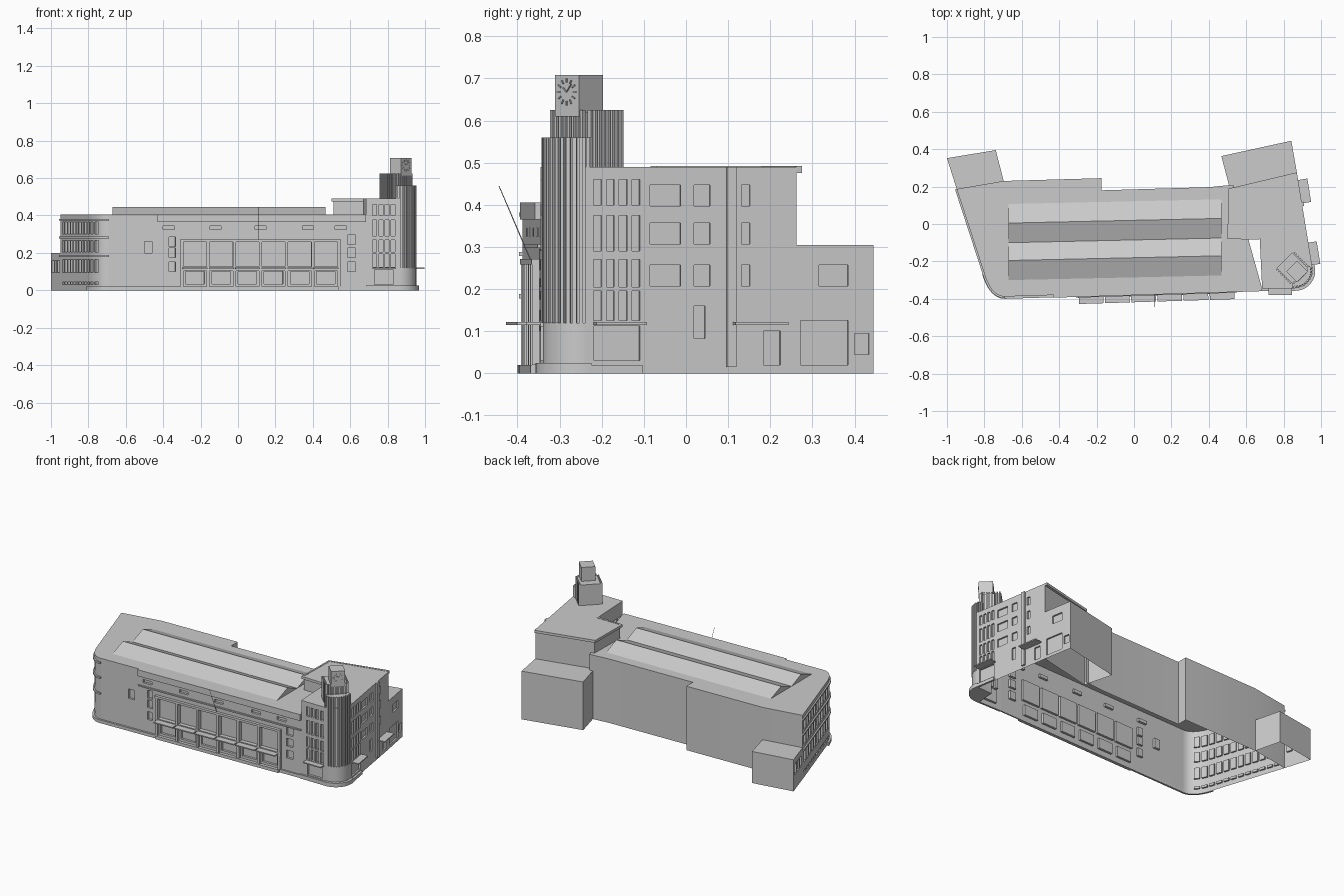
import bpy, bmesh, math
from mathutils import Vector, Matrix

if "Cube" in bpy.data.objects:
    bpy.data.objects.remove(bpy.data.objects["Cube"])

def finish(name, bm):
    me = bpy.data.meshes.new(name)
    bm.to_mesh(me)
    bm.free()
    ob = bpy.data.objects.new(name, me)
    bpy.context.collection.objects.link(ob)
    return ob

def normals(path):
    # outward (right-hand) normals at each path vertex
    seg = [(Vector(b) - Vector(a)).normalized() for a, b in zip(path, path[1:])]
    seg = [Vector((d.y, -d.x)) for d in seg]
    return [(seg[max(i - 1, 0)] + seg[min(i, len(seg) - 1)]).normalized() for i in range(len(path))]

def wall(name, path, z0, z1, openings=(), depth=0.01):
    # sheet wall along a path with recessed openings (u0, u1, z0, z1)
    path = [Vector(p) for p in path]
    ns, cum = normals(path), [0.0]
    for a, b in zip(path, path[1:]):
        cum.append(cum[-1] + (b - a).length)
    us = sorted({round(u, 4) for u in cum} | {round(u, 4) for o in openings for u in o[:2]})
    zs = sorted({z0, z1} | {round(z, 4) for o in openings for z in o[2:]})
    bm, cache = bmesh.new(), {}
    def V(u, z, d):
        if (u, z, d) not in cache:
            k = max(i for i in range(len(cum) - 1) if i == 0 or cum[i] <= u + 1e-4)
            t = (u - cum[k]) / (cum[k + 1] - cum[k])
            p = path[k].lerp(path[k + 1], t) - ns[k].lerp(ns[k + 1], t) * d
            cache[(u, z, d)] = bm.verts.new((p.x, p.y, z))
        return cache[(u, z, d)]
    def D(i, j):
        u, z = (us[i] + us[i + 1]) / 2, (zs[j] + zs[j + 1]) / 2
        return depth if any(o[0] < u < o[1] and o[2] < z < o[3] for o in openings) else 0.0
    for i in range(len(us) - 1):
        for j in range(len(zs) - 1):
            a, l, r, lo, hi = D(i, j), us[i], us[i + 1], zs[j], zs[j + 1]
            bm.faces.new([V(l, lo, a), V(r, lo, a), V(r, hi, a), V(l, hi, a)])
            if i + 2 < len(us) and D(i + 1, j) != a:
                b = D(i + 1, j)
                bm.faces.new([V(r, lo, a), V(r, lo, b), V(r, hi, b), V(r, hi, a)])
            if j + 2 < len(zs) and D(i, j + 1) != a:
                b = D(i, j + 1)
                bm.faces.new([V(l, hi, a), V(r, hi, a), V(r, hi, b), V(l, hi, b)])
    return finish(name, bm)

def prism(name, pts, z0, z1, bottom=True, sides=True):
    bm = bmesh.new()
    top = [bm.verts.new((p[0], p[1], z1)) for p in pts]
    bm.faces.new(top)
    if sides:
        low = [bm.verts.new((p[0], p[1], z0)) for p in pts]
        for i in range(len(pts)):
            k = (i + 1) % len(pts)
            bm.faces.new([low[i], low[k], top[k], top[i]])
        if bottom:
            bm.faces.new(low[::-1])
    return finish(name, bm)

def band(name, path, out, z0, z1, inn=0.0):
    # projecting strip following a wall
    ns = normals(path)
    outer = [Vector(p) + n * out for p, n in zip(path, ns)]
    inner = [Vector(p) - n * inn for p, n in zip(path, ns)]
    return prism(name, outer + inner[::-1], z0, z1)

def row(u0, u1, n, gap, z0, z1):
    w = (u1 - u0 + gap) / n
    return [(u0 + i * w, u0 + (i + 1) * w - gap, z0, z1) for i in range(n)]

def lerp2(a, b, t):
    return (a[0] + (b[0] - a[0]) * t, a[1] + (b[1] - a[1]) * t)

# ---- Main hall: left wall, rounded corner, front, back
A, B, K, C, E = (-.948, .187), (-.80, -.267), (-.762, -.388), (-.69, -.388), (.685, -.345)
corner = [lerp2(lerp2(B, K, t / 12), lerp2(K, C, t / 12), t / 12) for t in range(13)]
left = [A] + corner
wins = []
for z0, z1 in ((.30, .365), (.205, .265), (.095, .165), (.03, .045)):
    wins += row(.03, .59, 12, .014, z0, z1)
wall("left_wall", left, 0, .405, wins)
for z in (.278, .372, .178):
    band("left_ledge", left, .009, z, z + .01)

def fx(x0, x1, z0, z1):
    return (x0 + .69, x1 + .69, z0, z1)

bay0, bw = -.30, .14
front = []
for i in range(6):
    x = bay0 + i * bw
    front += [fx(x + .008, x + bw - .008, .128, .258), fx(x + .02, x + bw - .02, .035, .10)]
front += [fx(-.50, -.46, .20, .26)]
front += [fx(-.37, -.335, z, z + .05) for z in (.10, .175, .235)]
front += [fx(.585, .63, z, z + .05) for z in (.10, .175, .245)]
front += [fx(x, x + .06, .325, .345) for x in (-.40, -.15, .09, .345, .52)]
wall("front_wall", [C, E], 0, .405, front, .014)
back = [(.53, .21), (.403, .197), (-.174, .18), (-.174, .245), (-.697, .23), A]
wall("back_wall", back, 0, .405)
prism("main_roof", left + [E] + back[:-1], 0, .405, sides=False)

def on_front(x):
    return lerp2(C, E, (x + .69) / 1.375)

def fbar(name, x0, x1, out, z0, z1):
    return band(name, [on_front(x0), on_front(x1)], out, z0, z1)

# ---- Front trim: cornice, plinth, bay frame, canopies
fbar("front_cornice", -.43, .685, .014, .365, .405)
fbar("frieze_line", -.43, .685, .008, .298, .306)
fbar("bay_head", -.31, .55, .018, .258, .272)
fbar("bay_sill", -.31, .55, .012, .104, .128)
fbar("front_step", -.30, .54, .02, 0, .02)
band("plinth", left[1:] + [on_front(-.30)], .012, 0, .02)
fbar("plinth_right", .54, .685, .008, 0, .02)
for i in range(7):
    x = bay0 + i * bw
    fbar("bay_pilaster", x - .008, x + .008, .016, .02, .265)
    if i < 6:
        fbar("bay_canopy", x + .004, x + bw - .004, .052, .115, .122)

# ---- Twin roof skylights
for y0, y1, y2 in ((.107, .005, -.10), (-.10, -.195, -.30)):
    bm = bmesh.new()
    vs = []
    for x, s in ((-.67, 0), (.467, .025)):
        vs.append([bm.verts.new((x, y + s, z)) for y, z in ((y0, .405), (y1, .445), (y2, .405))])
    a, b = vs
    for f in ([a[1], a[0], b[0], b[1]], [a[2], a[1], b[1], b[2]], a, b[::-1]):
        bm.faces.new(f)
    bmesh.ops.recalc_face_normals(bm, faces=bm.faces)
    finish("skylight", bm)

# ---- Tall corner block
cx, cy = .862, -.25
arc = [(cx + .086 * math.cos(math.radians(t)), cy + .086 * math.sin(math.radians(t))) for t in range(-90, 8, 8)]
F1, R0, R1 = (.862, -.345), (.955, -.24), (.873, .262)
tall_back = [R1, (.515, .18), (.51, -.07), (.672, -.07), E]
bays = [(.40, .46), (.29, .375), (.205, .27), (.125, .195)]
tf = [o for z in bays for o in row(.035, .155, 4, .012, *z)] + [(.045, .145, .03, .112)]
wall("tall_front", [E, F1], 0, .49, tf, .014)
tr = [o for z in bays for o in row(.021, .132, 4, .012, *z)] + [(.022, .132, .03, .112)]
for z in (.207, .307, .397):
    tr += [(y + .24, y + w + .24, z, z + .05) for y, w in ((-.084, .074), (.023, .038), (.137, .02))]
tr += [(.263, .289, .083, .16), (.43, .47, .02, .10)]
wall("tall_right", [R0, R1], 0, .49, tr)
wall("tall_back", tall_back[:2], 0, .49)
wall("tall_inner", tall_back[1:], .40, .49)
prism("tall_roof", [E, F1] + arc + [R0] + tall_back[:-1], 0, .49, sides=False)
band("tall_cornice", tall_back[:4], .014, .476, .492)

def rbar(name, y0, y1, out, z0, z1):
    return band(name, [lerp2(R0, R1, (y + .24) / .502) for y in (y0, y1)], out, z0, z1)

rbar("right_pilaster", .096, .118, .01, .015, .49)
rbar("right_canopy", -.22, -.10, .045, .115, .122)
rbar("rear_canopy", .11, .235, .05, .115, .122)
rbar("right_plinth", -.24, -.105, .012, 0, .02)
band("front_door_canopy", [(.72, -.344), (.845, -.344)], .035, .115, .122)
band("tall_plinth", [E, F1], .012, 0, .025)

# ---- Fluted corner tower
def sector(r):
    return [(cx + q * math.cos(math.radians(t)), cy + q * math.sin(math.radians(t)))
            for t, q in r] + [(cx - .01, cy + .02)]
flutes = []
for i in range(12):
    t = -100 + i * 9.8
    flutes += [(t, .093), (t + 5.5, .093), (t + 5.6, .083), (t + 9.7, .083)]
prism("fluted_shaft", sector(flutes), .12, .56)
prism("tower_base", sector([(t, .09) for t in range(-100, 20, 6)]), 0, .12, False)
prism("tower_plinth", sector([(t, .107) for t in range(-100, 20, 6)]), 0, .025)

def diamond(x, y, r):
    return [(x, y - r), (x + r, y), (x, y + r), (x - r, y)]

# ---- Finned lantern and clock block
mid = diamond(.846, -.235, .082)
prism("lantern", mid, .48, .62)
for a, b in ((mid[3], mid[0]), (mid[0], mid[1]), (mid[1], mid[2])):
    for i in range(8):
        t = i / 8 + .02
        band("lantern_fin", [lerp2(a, b, t), lerp2(a, b, t + .065)], .011, .49, .625)
prism("clock_block", diamond(.871, -.254, .0575), .61, .708)
frame = Matrix(((.7071, .7071, 0, .90), (.7071, -.7071, 0, -.283), (0, 0, 1, .668), (0, 0, 0, 1)))

def mark(name, angle, r0, r1, w):
    bm = bmesh.new()
    bmesh.ops.create_cube(bm, size=1, matrix=frame @ Matrix.Rotation(angle, 4, 'Y')
                          @ Matrix.Translation((0, .001, (r0 + r1) / 2))
                          @ Matrix.Diagonal((w, .003, r1 - r0, 1)))
    bmesh.ops.recalc_face_normals(bm, faces=bm.faces)
    finish(name, bm)
for i in range(12):
    mark("hour_mark", i * math.pi / 6, .022, .032, .003)
mark("minute_hand", .7, 0, .024, .002)
mark("hour_hand", -.9, 0, .015, .003)

# ---- Rear annexes
Q = [(.873, .262), (.841, .445), (.467, .363), (.515, .18)]
wall("right_annex_side", Q[:2], 0, .305, [(.01, .125, .02, .125), (.055, .125, .207, .257), (.14, .175, .045, .095)])
wall("right_annex_back", Q[1:], 0, .305)
prism("right_annex_roof", Q, 0, .305, sides=False)
L = [(-.697, .23), (-.739, .395), (-1.0, .352), A]
wall("left_annex_back", L[:3], 0, .2)
wall("left_annex_side", L[2:], 0, .2, row(.02, .155, 3, .015, .095, .16))
prism("left_annex_roof", L, 0, .2, sides=False)

# ---- Flagpole
p, q = Vector((.11, -.365, .26)), Vector((.11, -.444, .445))
bm = bmesh.new()
bmesh.ops.create_cone(bm, cap_ends=True, segments=8, radius1=.0015, radius2=.001, depth=(q - p).length,
                      matrix=Matrix.Translation((p + q) / 2) @ (q - p).to_track_quat('Z', 'Y').to_matrix().to_4x4())
finish("flagpole", bm)

bpy.ops.object.select_all(action='SELECT')
bpy.context.view_layer.objects.active = bpy.data.objects["left_wall"]
bpy.ops.object.shade_smooth_by_angle(angle=math.radians(25))
